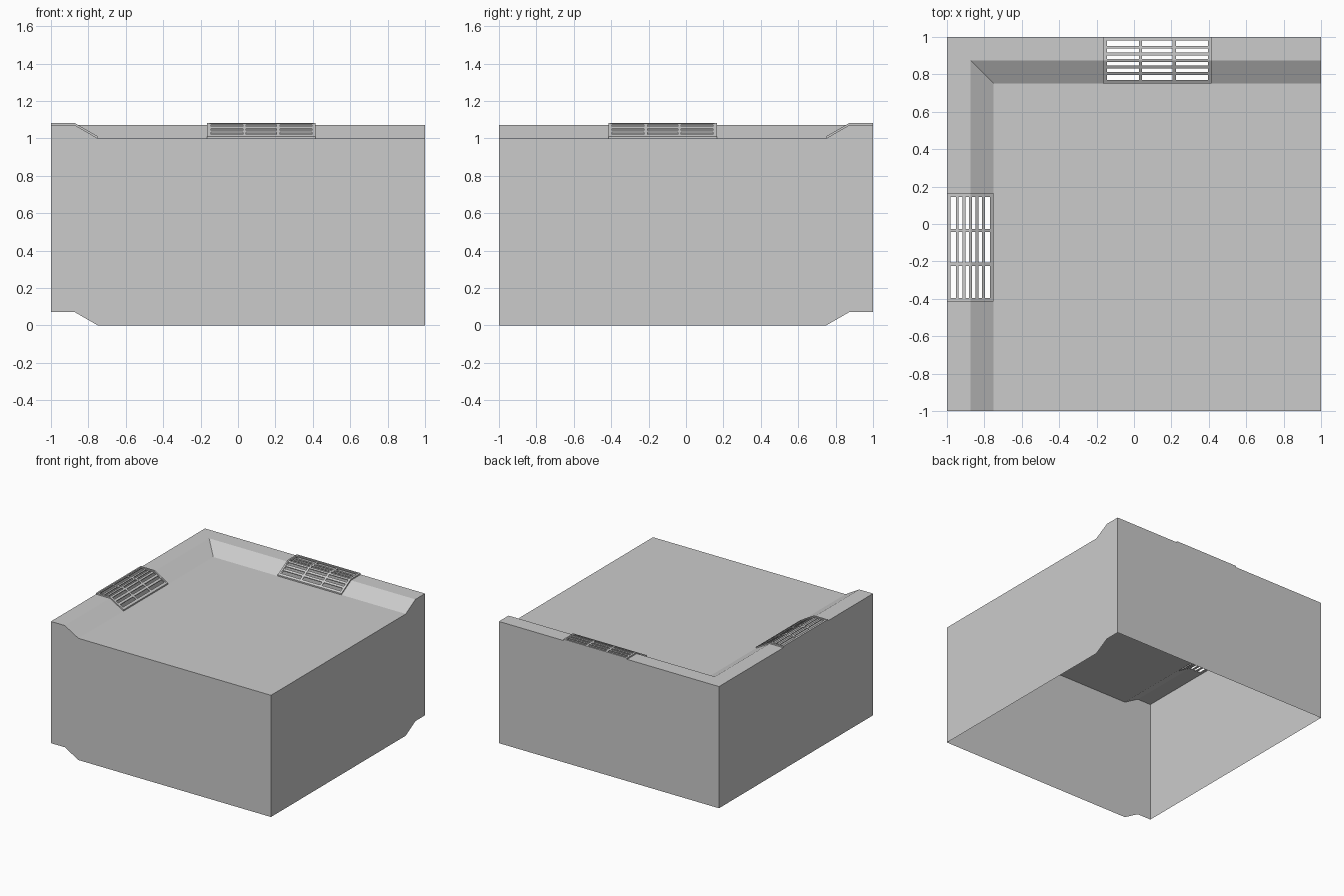
import bpy, bmesh

if "Cube" in bpy.data.objects:
    bpy.data.objects.remove(bpy.data.objects["Cube"])

CURB, FLAT, DEPTH = 0.072, 0.125, 0.25   # kerb rise, flat width, total width
U0, U1 = -0.165, 0.415                   # grate extent along the kerb


def height(d):
    """Top surface height at distance d from the kerbed edge."""
    t = min(max((DEPTH - d) / (DEPTH - FLAT), 0), 1)
    return 1 + CURB * t


def make_object(name, bm):
    mesh = bpy.data.meshes.new(name)
    bm.to_mesh(mesh)
    bm.free()
    ob = bpy.data.objects.new(name, mesh)
    bpy.context.collection.objects.link(ob)
    return ob


# Floor block: kerbed top sheet with grate openings, plus skirt walls
def floor_block():
    bm = bmesh.new()
    xs = [-1, -1 + FLAT, -1 + DEPTH, U0, U1, 1]
    ys = [-1, -U1, -U0, 1 - DEPTH, 1 - FLAT, 1]

    def top(x, y):
        return (x, y, height(min(x + 1, 1 - y)))

    def face(pts):
        bm.faces.new([bm.verts.new(p) for p in pts])

    for i in range(5):
        for j in range(5):
            if (i == 3 and j >= 3) or (j == 1 and i <= 1):
                continue
            a, b = top(xs[i], ys[j]), top(xs[i + 1], ys[j])
            c, d = top(xs[i + 1], ys[j + 1]), top(xs[i], ys[j + 1])
            if i == 1 and j == 3:        # mitred inner corner
                face([d, a, b])
                face([d, b, c])
            else:
                face([a, b, c, d])
    # Skirt repeats the top outline one unit lower
    loop = [(x, -1) for x in xs] + [(1, y) for y in ys[1:]]
    loop += [(x, 1) for x in xs[-2::-1]] + [(-1, y) for y in ys[-2::-1]]
    for p, q in zip(loop, loop[1:]):
        a, b = top(*p), top(*q)
        face([(a[0], a[1], a[2] - 1), (b[0], b[1], b[2] - 1), b, a])
    bmesh.ops.remove_doubles(bm, verts=bm.verts, dist=1e-5)
    make_object("floor_block", bm)


# Bent bar that follows the kerb profile
def strip(bm, place, u0, u1, d0, d1, h):
    ds = [d0] + ([FLAT] if d0 < FLAT < d1 else []) + [d1]
    rings = []
    for d in ds:
        z = height(d)
        rings.append([bm.verts.new((*place(u, d), z + k))
                      for u, k in ((u0, 0), (u1, 0), (u1, h), (u0, h))])
    for r, s in zip(rings, rings[1:]):
        for k in range(4):
            n = (k + 1) % 4
            bm.faces.new((r[k], r[n], s[n], s[k]))
    bm.faces.new(rings[0][::-1])
    bm.faces.new(rings[-1])


def grate(name, place):
    bm = bmesh.new()
    # Raised rim and lower inner lip
    for inset, w, h in ((0, 0.012, 0.011), (0.012, 0.008, 0.008)):
        a, b, e = U0 + inset, U1 - inset, DEPTH - inset
        strip(bm, place, a, a + w, inset, e, h)
        strip(bm, place, b - w, b, inset, e, h)
        strip(bm, place, a + w, b - w, inset, inset + w, h)
        strip(bm, place, a + w, b - w, e - w, e, h)
    # Long slats and two cross bars
    lo, hi = 0.02, DEPTH - 0.02
    pitch = (hi - lo) / 6
    for k in range(1, 6):
        d = lo + k * pitch
        strip(bm, place, U0 + 0.02, U1 - 0.02, d - 0.008, d + 0.008, 0.006)
    for k in (1, 2):
        u = U0 + 0.02 + k * (U1 - U0 - 0.04) / 3
        strip(bm, place, u - 0.009, u + 0.009, lo, hi, 0.0065)
    bmesh.ops.recalc_face_normals(bm, faces=bm.faces)
    make_object(name, bm)


floor_block()
grate("back_grate", lambda u, d: (u, 1 - d))
grate("left_grate", lambda u, d: (d - 1, -u))
